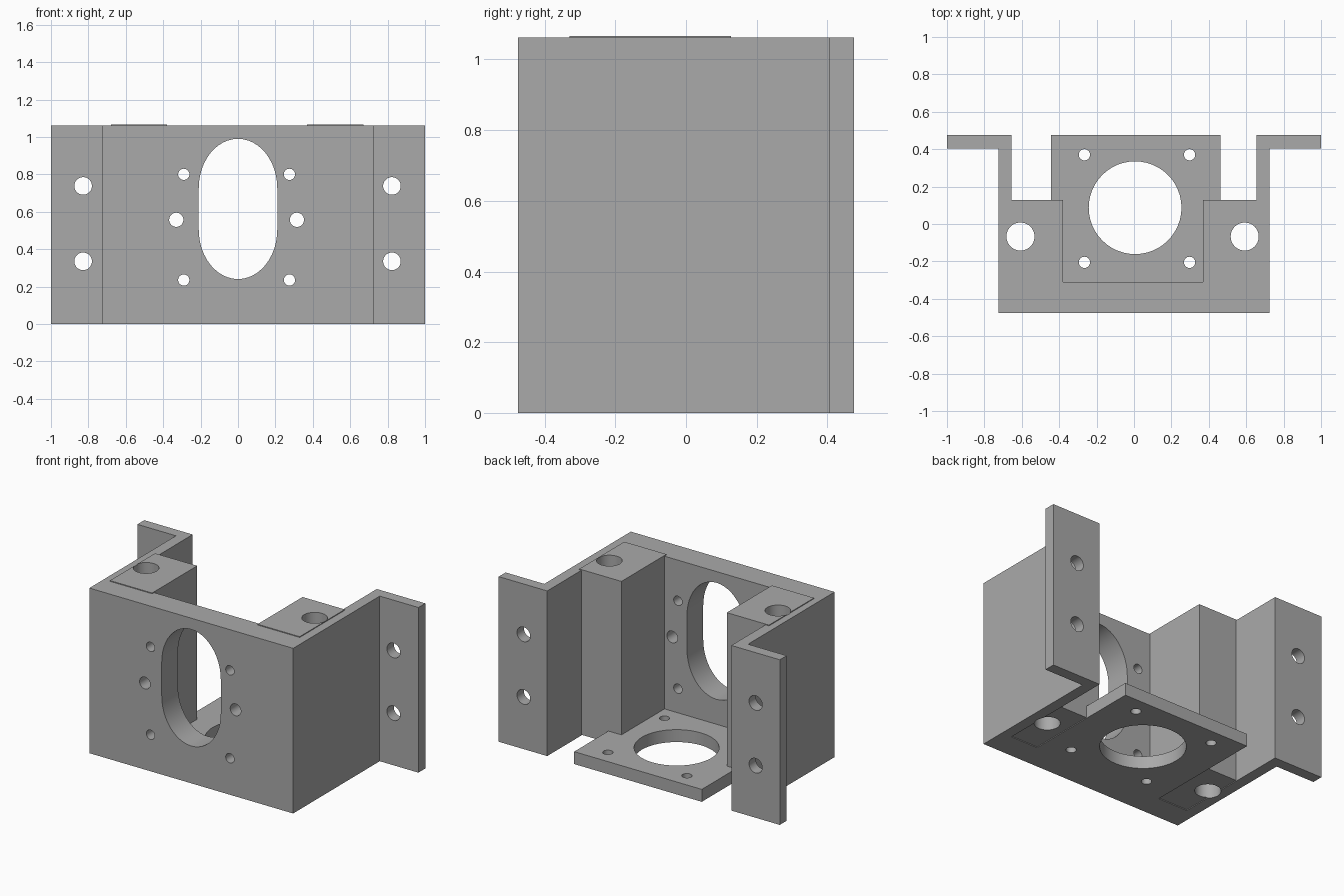
import bpy
import bmesh
from math import cos, sin, pi, radians
from mathutils import Matrix, Vector

if "Cube" in bpy.data.objects:
    bpy.data.objects.remove(bpy.data.objects["Cube"])

grey = bpy.data.materials.new("plain grey")
grey.use_nodes = True
colour = (0.4, 0.4, 0.4, 1)
grey.diffuse_color = colour
grey.node_tree.nodes["Principled BSDF"].inputs["Base Color"].default_value = colour

HEIGHT = 1.062
TO_FRONT = Matrix.Rotation(pi / 2, 4, "X")


def prism(name, outline, low, high, matrix=Matrix()):
    """Extrude a flat outline from low to high along local z."""
    bm = bmesh.new()
    face = bm.faces.new([bm.verts.new((x, y, low)) for x, y in outline])
    top = bmesh.ops.extrude_face_region(bm, geom=[face])["geom"]
    moved = [v for v in top if isinstance(v, bmesh.types.BMVert)]
    bmesh.ops.translate(bm, verts=moved, vec=Vector((0, 0, high - low)))
    bm.transform(matrix)
    bmesh.ops.recalc_face_normals(bm, faces=bm.faces)
    mesh = bpy.data.meshes.new(name)
    bm.to_mesh(mesh)
    bm.free()
    mesh.materials.append(grey)
    obj = bpy.data.objects.new(name, mesh)
    bpy.context.collection.objects.link(obj)
    return obj


def rect(x0, x1, y0, y1):
    return [(x0, y0), (x1, y0), (x1, y1), (x0, y1)]


def slot(cx, cy, rx, ry, straight=0, n=48):
    """Ellipse whose halves are pulled apart by a straight length."""
    pts = []
    for half, shift in ((0, straight / 2), (pi, -straight / 2)):
        steps = n // 2 + (1 if straight else 0)
        for i in range(steps):
            a = half + 2 * pi * i / n
            pts.append((cx + rx * cos(a), cy + shift + ry * sin(a)))
    return pts


def drill(obj, outlines, matrix=Matrix()):
    """Cut each outline right through the part."""
    for outline in outlines:
        cutter = prism("hole_cutter", outline, -3, 3, matrix)
        cutter.hide_render = True
        mod = obj.modifiers.new("hole", "BOOLEAN")
        mod.operation = "DIFFERENCE"
        mod.solver = "EXACT"
        mod.object = cutter
        bpy.context.view_layer.objects.active = obj
        bpy.ops.object.modifier_apply(modifier=mod.name)
        bpy.data.objects.remove(cutter)


def finish(obj):
    bpy.ops.object.select_all(action="DESELECT")
    obj.select_set(True)
    bpy.context.view_layer.objects.active = obj
    bpy.ops.object.shade_smooth_by_angle(angle=radians(30))


def circle(x, y, r):
    return slot(x, y, r, r)


# Bent channel: thick front wall, side walls and outward flanges
half = [(0.725, -0.475), (0.725, 0.405), (1, 0.405), (1, 0.475),
        (0.655, 0.475), (0.655, -0.31)]
channel = prism("channel_bracket",
                half + [(-x, y) for x, y in reversed(half)], 0, HEIGHT)

# Front wall slot and screw holes, flange mounting holes
front_holes = [slot(0, 0.615, 0.21, 0.265, 0.22)]
front_holes += [circle(x, z, 0.03) for x in (-0.29, 0.275) for z in (0.235, 0.8)]
front_holes += [circle(x, 0.557, 0.038) for x in (-0.33, 0.315)]
front_holes += [circle(x, z, 0.047) for x in (-0.828, 0.823) for z in (0.335, 0.738)]
drill(channel, front_holes, TO_FRONT)

# Corner posts with a vertical bore that also bites into the side wall
bores = {"right": circle(-0.607, -0.067, 0.075),
         "left": circle(0.592, -0.067, 0.075)}
drill(channel, bores.values())
posts = []
for side, x0, x1 in (("right", -0.68, -0.38), ("left", 0.37, 0.67)):
    post = prism(side + "_post", rect(x0, x1, -0.33, 0.128), 0.005, HEIGHT + 0.005)
    drill(post, [bores[side]])
    posts.append(post)

# Floor plate with a large round opening and four screw holes
plate = prism("floor_plate", rect(-0.445, 0.463, -0.31, 0.475), 0, 0.08)
drill(plate, [circle(0.006, 0.087, 0.248)])
drill(plate, [circle(x, y, 0.03) for x in (-0.265, 0.297) for y in (-0.205, 0.37)])

for part in [channel, plate] + posts:
    finish(part)
